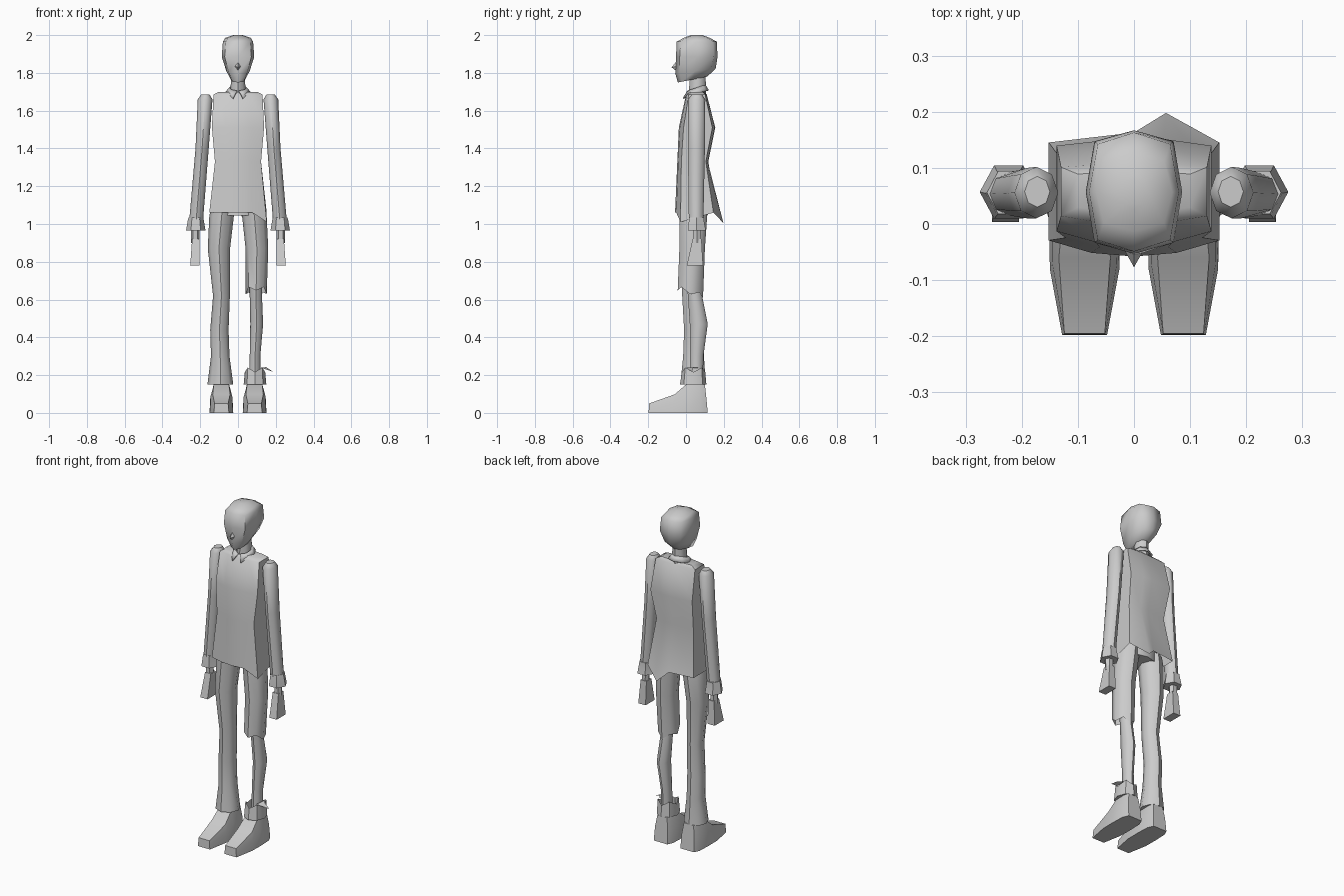
import bpy, bmesh, math
from mathutils import Vector

if "Cube" in bpy.data.objects:
    bpy.data.objects.remove(bpy.data.objects["Cube"])


def finish(name, bm, angle=45):
    bmesh.ops.recalc_face_normals(bm, faces=bm.faces)
    me = bpy.data.meshes.new(name)
    bm.to_mesh(me)
    bm.free()
    ob = bpy.data.objects.new(name, me)
    bpy.context.collection.objects.link(ob)
    bpy.ops.object.select_all(action='DESELECT')
    ob.select_set(True)
    bpy.context.view_layer.objects.active = ob
    bpy.ops.object.shade_smooth_by_angle(angle=math.radians(angle))
    return ob


def loft(name, rings, cap_a=True, cap_b=True, angle=45):
    bm = bmesh.new()
    vs = [[bm.verts.new(p) for p in r] for r in rings]
    n = len(vs[0])
    for a, b in zip(vs, vs[1:]):
        for i in range(n):
            bm.faces.new((a[i], a[(i + 1) % n], b[(i + 1) % n], b[i]))
    if cap_a:
        bm.faces.new(vs[0])
    if cap_b:
        bm.faces.new(vs[-1])
    return finish(name, bm, angle)


def ring(z, cx, cy, rx, ry, n=8, bulge=1.0, tilt=0.0, jag=0.0):
    # elliptical ring; bulge pushes odd corners out, jag tears the edge
    pts = []
    for i in range(n):
        a = 2 * math.pi * i / n
        k = bulge if i % 2 else 1
        y = math.sin(a) * ry * k
        pts.append(Vector((cx + math.cos(a) * rx * k, cy + y,
                           z + tilt * y + jag * (1 if i % 2 else -1))))
    return pts


def limb(name, rows, s=1, n=8, **kw):
    # rows: z, x_min, x_max, y_min, y_max
    return loft(name, [ring(z, s * (a + b) / 2, (c + d) / 2, (b - a) / 2, (d - c) / 2, n)
                       for z, a, b, c, d in rows], **kw)


# head, nose and neck
loft("head", [ring(1.765, 0, .035, .038, .078, bulge=1.08, tilt=.2),
              ring(1.81, 0, .05, .062, .107, bulge=1.1, tilt=.12),
              ring(1.885, 0, .057, .086, .11, bulge=1.16),
              ring(1.965, 0, .057, .08, .106, bulge=1.14),
              ring(1.985, 0, .057, .068, .07, bulge=1.12),
              ring(2.0, 0, .057, .025, .03)], angle=60)
bm = bmesh.new()
top, left, tip, right, low = [bm.verts.new(p) for p in (
    (0, -.045, 1.865), (-.018, -.045, 1.835), (0, -.077, 1.83), (.018, -.045, 1.835), (0, -.045, 1.805))]
for f in ((top, left, tip), (tip, right, top), (left, low, tip), (low, right, tip)):
    bm.faces.new(f)
finish("nose", bm)
loft("neck", [ring(1.66, 0, .06, .042, .046), ring(1.79, 0, .062, .036, .042)])

# folded shirt collar, open at the front
bm = bmesh.new()
prev = None
N = 8
for i in range(N + 1):
    a = math.radians(-82 + 344 * i / N)
    c, s = math.cos(a), math.sin(a)
    end = i in (0, N)
    inner = bm.verts.new((.047 * c, .055 + .048 * s, 1.722 + .016 * s))
    x = math.copysign(.028, c) if end else .068 * c
    outer = bm.verts.new((x, -.017 if end else .055 + .066 * s,
                          1.667 if end else 1.697 + .012 * s))
    if prev:
        bm.faces.new((prev[0], prev[1], outer, inner))
    prev = (inner, outer)
collar = finish("collar", bm)
collar.modifiers.new("thickness", 'SOLIDIFY').thickness = .008

# torso garment with a torn hem
section = [(-1, .13), (-.5, .03), (0, 0), (.5, .03), (1, .13), (1, .92), (.4, .98), (0, 1), (-1, .92)]
rows = [(1.70, .10, .02, .095), (1.685, .13, 0, .11), (1.51, .138, -.038, .155),
        (1.33, .122, -.046, .118), (1.06, .152, -.058, .163)]
rings = [[Vector((u * w, yf + (yb - yf) * v, z)) for u, v in section] for z, w, yf, yb in rows]
hem = rings[-1]
hem[4].z = 1.01
hem[6] = Vector((.057, .198, 1.005))
loft("shirt", rings, cap_b=False)
limb("pelvis", [(1.15, -.11, .11, -.03, .12), (1.045, -.12, .12, -.035, .115)])

# arms, cuffs, wrists and hands
for s, side in ((-1, "left"), (1, "right")):
    limb(side + "_sleeve", [(1.685, .15, .195, .03, .085), (1.66, .135, .213, .01, .102),
                            (1.40, .155, .225, .01, .1), (1.02, .185, .258, .015, .092)], s, 8)
    limb(side + "_cuff", [(1.035, .182, .262, .012, .1), (1.025, .182, .265, .01, .1),
                          (.965, .172, .275, .002, .112)], s, 6)
    limb(side + "_wrist", [(.98, .203, .25, .035, .08), (.90, .205, .248, .035, .082)], s, 6)
    hand = []
    for z, a, b, c, d in ((.92, .205, .243, .035, .082), (.78, .205, .253, .004, .09)):
        hand.append([Vector((s * x, y, z)) for x, y in ((a, c), (b, c), (b, d), (a, d))])
    loft(side + "_hand", hand, angle=30)

# whole trouser leg
limb("long_trouser_leg", [(1.10, .02, .14, -.035, .11), (1.04, .022, .152, -.035, .112),
                          (.87, .042, .16, -.035, .1), (.62, .043, .132, -.02, .085),
                          (.44, .05, .147, -.01, .095), (.30, .045, .143, -.015, .095),
                          (.15, .025, .162, -.03, .105)], -1)

# torn trouser leg, bare shin and the leftover cuff
short = [ring(z, (a + b) / 2, (c + d) / 2, (b - a) / 2, (d - c) / 2, 8, tilt=t, jag=j)
         for z, a, b, c, d, t, j in ((1.10, .02, .14, -.035, .11, 0, 0), (1.04, .022, .152, -.035, .112, 0, 0),
                                     (.87, .04, .16, -.035, .1, 0, 0),
                                     (.64, .04, .152, -.044, .09, -.3, .012))]
loft("torn_trouser_leg", short, cap_b=False)
limb("bare_shin", [(.75, .06, .13, .0, .085), (.62, .062, .127, .01, .085),
                   (.47, .065, .133, .02, .115), (.30, .062, .118, .02, .092),
                   (.16, .058, .118, .02, .09)])
loft("torn_cuff", [ring(.228, .09, .04, .054, .062, 8, jag=.012),
                   ring(.15, .09, .038, .06, .07, 8)], cap_a=False)
bm = bmesh.new()
bm.faces.new([bm.verts.new(p) for p in ((.12, .0, .24), (.185, .03, .218), (.15, .04, .242), (.125, .07, .238))])
finish("cuff_scrap", bm)

# shoes, lofted from toe to heel: y, sole half width, top half width, height, top y
for s, side in ((-1, "left"), (1, "right")):
    rings = []
    for y, w, t, h, ty in ((-.198, .04, .036, .05, -.195), (-.08, .062, .046, .098, -.06),
                           (0, .063, .04, .15, 0), (.08, .06, .04, .155, .07), (.115, .045, .032, .15, .1)):
        x = s * .088
        ym = y + (ty - y) * .5
        rings.append([Vector((x - w, y, 0)), Vector((x + w, y, 0)), Vector((x + w * .93, ym, h * .55)),
                      Vector((x + t, ty, h)), Vector((x - t, ty, h)), Vector((x - w * .93, ym, h * .55))])
    loft(side + "_shoe", rings, angle=50)
